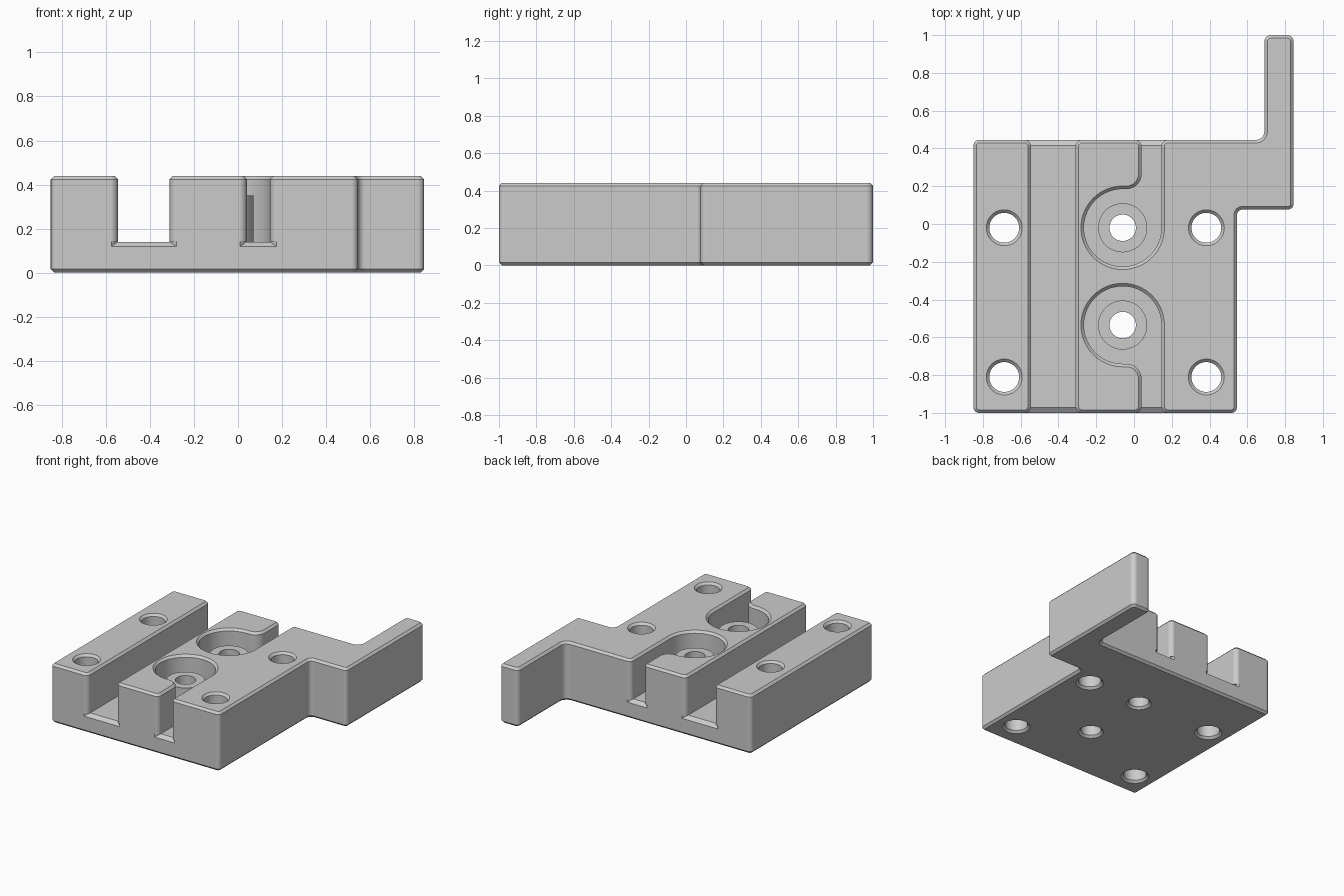
import bpy, bmesh, math
from mathutils import Vector

cube = bpy.data.objects.get("Cube")
if cube:
    bpy.data.objects.remove(cube, do_unlink=True)

# Main dimensions
TOP, FLOOR, BEVEL = 0.44, 0.14, 0.016
FRONT, BACK = -1.0, 0.445
MID = (FRONT + BACK) / 2
PORT_X, PORT_R, PORT_DY = -0.06, 0.205, 0.2575
FLARE, OUT, GAP = 0.035, 0.1, 0.0005

grey = bpy.data.materials.new("plain grey")
grey.use_nodes = True
grey.diffuse_color = (0.6, 0.6, 0.6, 1)
grey.node_tree.nodes["Principled BSDF"].inputs["Base Color"].default_value = (0.6, 0.6, 0.6, 1)


def rounded(corners):
    """Counterclockwise outline from (x, y, fillet radius) right-angled corners."""
    path = []
    for i, (x, y, r) in enumerate(corners):
        p = Vector((x, y))
        a = (Vector(corners[i - 1][:2]) - p).normalized()
        b = (Vector(corners[(i + 1) % len(corners)][:2]) - p).normalized()
        steps = 0 if r == 0 else 16 if r > 0.1 else 8
        for k in range(steps + 1):
            t = math.pi / 2 * k / max(steps, 1)
            q = p + (a * (1 - math.sin(t)) + b * (1 - math.cos(t))) * r
            if not path or (q - path[-1]).length > 1e-4:
                path.append(q)
    if (path[0] - path[-1]).length < 1e-4:
        path.pop()
    return path


def offset(path, d):
    result = []
    for i, p in enumerate(path):
        e1 = (p - path[i - 1]).normalized()
        e2 = (path[(i + 1) % len(path)] - p).normalized()
        n1, n2 = Vector((e1.y, -e1.x)), Vector((e2.y, -e2.x))
        result.append(p + (n1 + n2) * d / (1 + n1.dot(n2)))
    return result


def solid(name, rings):
    """Closed skin through rings of points, each counterclockwise seen from the last ring."""
    bm = bmesh.new()
    rings = [[bm.verts.new(p) for p in ring] for ring in rings]
    for low, high in zip(rings, rings[1:]):
        for i in range(len(low)):
            bm.faces.new((low[i - 1], low[i], high[i], high[i - 1]))
    bm.faces.new(rings[0][::-1])
    bm.faces.new(rings[-1])
    mesh = bpy.data.meshes.new(name)
    bm.to_mesh(mesh)
    bm.free()
    mesh.materials.append(grey)
    obj = bpy.data.objects.new(name, mesh)
    bpy.context.collection.objects.link(obj)
    return obj


def loft(name, path, levels):
    """Stack the outline at (height, offset) levels."""
    return solid(name, [[(p.x, p.y, z) for p in offset(path, d)] for z, d in levels])


def circle(x, y, r, n=48):
    return [Vector((x + r * math.cos(math.tau * k / n), y + r * math.sin(math.tau * k / n)))
            for k in range(n)]


def combine(body, tool, operation="DIFFERENCE"):
    """Apply a boolean, trying the next solver if the arm end gets lost."""
    for solver in ("EXACT", "MANIFOLD", "FLOAT"):
        mod = body.modifiers.new("combine", "BOOLEAN")
        mod.operation, mod.solver, mod.object = operation, solver, tool
        bpy.context.view_layer.update()
        evaluated = body.evaluated_get(bpy.context.evaluated_depsgraph_get())
        mesh = bpy.data.meshes.new_from_object(evaluated)
        body.modifiers.clear()
        ys = [v.co.y for v in mesh.vertices]
        if ys and max(ys) > 0.99 and min(ys) < -0.99:
            body.data = mesh
            break
    bpy.data.objects.remove(tool, do_unlink=True)


def cut_mouth(body, x0, x1, y, side):
    """Slope the channel floor down at its open end."""
    high, low = FLOOR + GAP, FLOOR - 0.025
    rings = []
    for px, wide in ((x0, -FLARE), (x1, FLARE)):
        outer = y + side * 0.005
        ring = [(px + wide, outer, low), (px, y - side * 0.03, high), (px + wide, outer, high)]
        rings.append(ring if side < 0 else ring[::-1])
    combine(body, solid("mouth_cutter", rings))


# Body with side arm, chamfered top and bottom
outline = rounded([
    (-0.85, FRONT, 0.03), (0.545, FRONT, 0.03), (0.545, 0.077, 0.03), (0.845, 0.077, 0.03),
    (0.845, 1, 0.035), (0.69, 1, 0.035), (0.69, BACK, 0.045), (-0.85, BACK, 0.03)])
body = loft("clamp_body", outline,
            [(0, -BEVEL), (BEVEL, 0), (TOP - BEVEL, 0), (TOP, -BEVEL)])

channel_levels = [(FLOOR, 0), (TOP - BEVEL, 0), (TOP + GAP, BEVEL + GAP), (TOP + OUT, BEVEL + GAP)]

# Straight channel with rounded mouths
x0, x1 = -0.545, -0.31
w0, w1 = x0 - 0.05, x1 + 0.05
y0, y1 = FRONT - GAP, BACK + GAP
straight = rounded([
    (w0, y0 - OUT, 0), (w1, y0 - OUT, 0), (w1, y0, 0), (x1, y0, FLARE),
    (x1, y1, FLARE), (w1, y1, 0), (w1, y1 + OUT, 0), (w0, y1 + OUT, 0),
    (w0, y1, 0), (x0, y1, FLARE), (x0, y0, FLARE), (w0, y0, 0)])
combine(body, loft("channel_cutter", straight, channel_levels))
for y, side in ((FRONT, -1), (BACK, 1)):
    cut_mouth(body, x0, x1, y, side)

# Two mirrored hooked pockets, each with a round drilled boss
left, right, neck = PORT_X - PORT_R, PORT_X + PORT_R, 0.04
near, far = PORT_DY - PORT_R, PORT_DY + PORT_R
half = (BACK - FRONT) / 2 + GAP
for side in (1, -1):
    hook = rounded([
        (right, near, PORT_R), (right, half, FLARE), (right + 0.05, half, 0),
        (right + 0.05, half + OUT, 0), (neck - 0.05, half + OUT, 0), (neck - 0.05, half, 0),
        (neck, half, FLARE), (neck, far, 0.08), (left, far, PORT_R), (left, near, PORT_R)])
    hook = [Vector((p.x, MID + side * p.y)) for p in hook][::side]
    combine(body, loft("pocket_cutter", hook, channel_levels))
    cut_mouth(body, neck, right, BACK if side > 0 else FRONT, side)
    port_y = MID + side * PORT_DY
    boss = circle(PORT_X, port_y, 0.13)
    combine(body, loft("boss", boss, [(FLOOR - 0.05, 0), (0.35, 0)]), "UNION")
    bore = circle(PORT_X, port_y, 0.07)
    combine(body, loft("bore_cutter", bore, [(-OUT, BEVEL), (0, BEVEL), (BEVEL, 0), (TOP, 0)]))

# Four countersunk screw holes
for x in (-0.687, 0.383):
    for y in (-0.02, -0.81):
        combine(body, loft("screw_cutter", circle(x, y, 0.079),
                           [(-OUT, BEVEL), (0, BEVEL), (BEVEL, 0),
                            (TOP - BEVEL, 0), (TOP, BEVEL), (TOP + OUT, BEVEL)]))

# Smooth the curved walls, keep chamfers crisp
bpy.ops.object.select_all(action="DESELECT")
body.select_set(True)
bpy.context.view_layer.objects.active = body
bpy.ops.object.shade_smooth_by_angle(angle=math.radians(30))
weighted = body.modifiers.new("even_shading", "WEIGHTED_NORMAL")
weighted.keep_sharp = True
